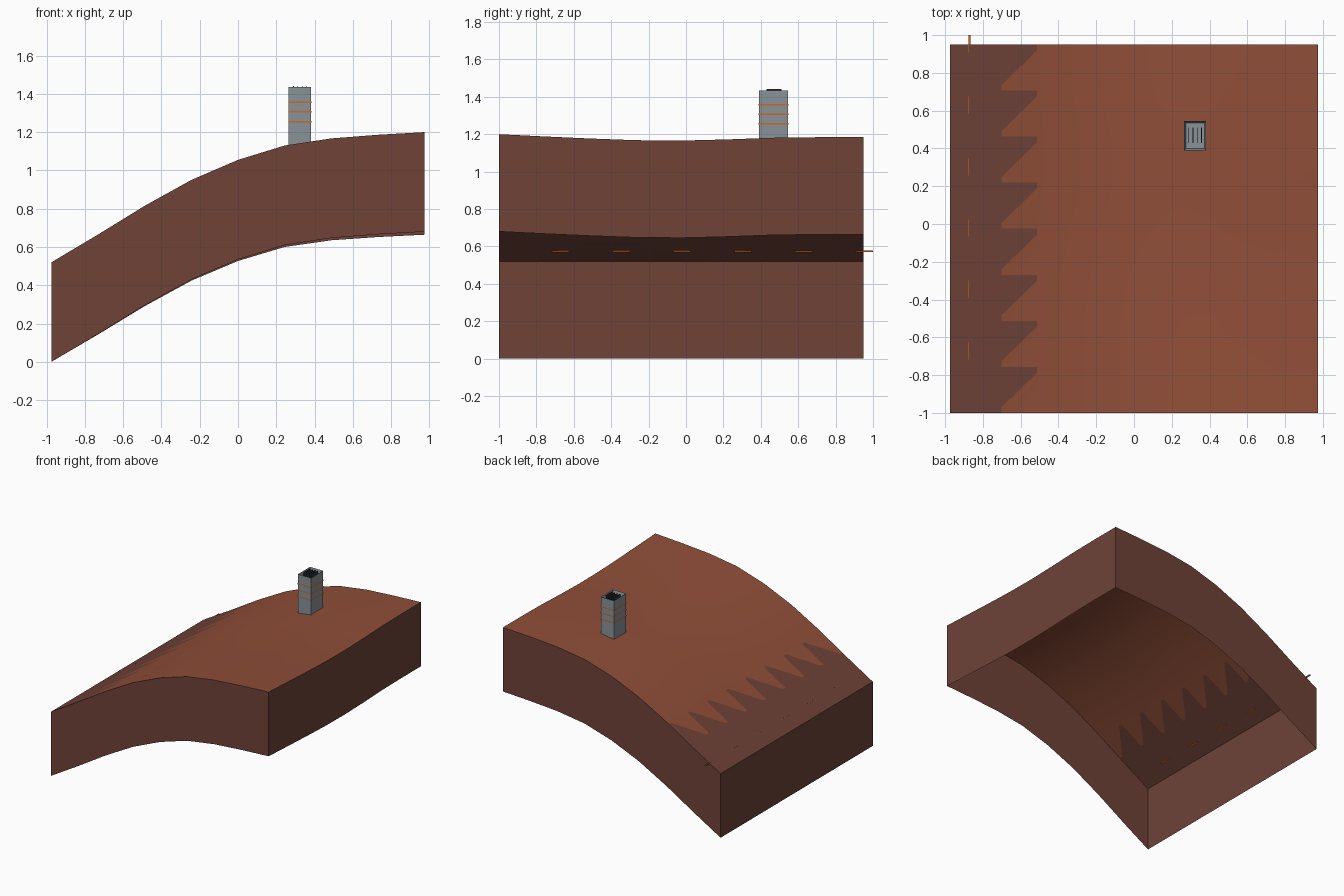
import bpy, bmesh

cube = bpy.data.objects.get("Cube")
if cube:
    bpy.data.objects.remove(cube, do_unlink=True)


def material(name, rgb):
    m = bpy.data.materials.new(name)
    m.use_nodes = True
    m.diffuse_color = (*rgb, 1)
    m.node_tree.nodes["Principled BSDF"].inputs["Base Color"].default_value = (*rgb, 1)
    return m


RED = material("red_earth", (0.28, 0.077, 0.04))
DARK = material("dark_earth", (0.158, 0.055, 0.039))
GREY = material("grey_concrete", (0.25, 0.29, 0.31))
ORANGE = material("orange_paint", (0.62, 0.14, 0.015))
BLACK = material("dark_metal", (0.03, 0.033, 0.035))


def make_object(name, bm, *mats):
    mesh = bpy.data.meshes.new(name)
    bm.to_mesh(mesh)
    bm.free()
    for m in mats:
        mesh.materials.append(m)
    obj = bpy.data.objects.new(name, mesh)
    bpy.context.collection.objects.link(obj)
    return obj


def box(name, lo, hi, mat):
    bm = bmesh.new()
    bmesh.ops.create_cube(bm, size=1)
    for v in bm.verts:
        v.co = [(a + b) / 2 + c * (b - a) for a, b, c in zip(lo, hi, v.co)]
    return make_object(name, bm, mat)


# Hillside height: a rising profile with a shallow dip across the high end
CELLS = 8
STEP = 1.95 / CELLS
X0, Y0, DEPTH = -0.975, -1.0, 0.52
PROFILE = [0.52, 0.665, 0.815, 0.95, 1.055, 1.13, 1.167, 1.186, 1.2]
DIP = [0, 0.012, 0.023, 0.032, 0.034, 0.028, 0.019, 0.016, 0.016]


def sample(table, t):
    i = min(max(int(t), 0), CELLS - 1)
    return table[i] + (table[i + 1] - table[i]) * (t - i)


def height(x, y):
    u, v = (x - X0) / STEP, (y - Y0) / STEP
    return sample(PROFILE, u) - sample(DIP, v) * u / CELLS


# Hillside surface: grid of cells, with one column cut into a saw-tooth edge
bm = bmesh.new()


def patch(points, slot):
    face = bm.faces.new([bm.verts.new((x, y, height(x, y))) for x, y in points])
    face.material_index = slot


for i in range(CELLS):
    for j in range(CELLS):
        a, b = X0 + i * STEP, X0 + (i + 1) * STEP
        c, d = Y0 + j * STEP, Y0 + (j + 1) * STEP
        if i == 1:
            inner, tip = a + 0.03, b - 0.025
            edge = [(inner, c), (inner, c + 0.03), (tip, d - 0.03), (tip, d)]
            patch([(a, c)] + edge + [(a, d)], 1)
            patch([(b, c), (b, d)] + edge[::-1], 0)
        else:
            patch([(a, c), (b, c), (b, d), (a, d)], 1 if i == 0 else 0)
bmesh.ops.remove_doubles(bm, verts=bm.verts, dist=0.0005)
hillside = make_object("hillside_surface", bm, RED, DARK)

# Skirt walls hanging from the four edges, open underneath
bm = bmesh.new()
X1, Y1 = X0 + 1.95, Y0 + 1.95
steps = range(CELLS)
rim = ([(X0 + k * STEP, Y0) for k in steps] + [(X1, Y0 + k * STEP) for k in steps]
       + [(X1 - k * STEP, Y1) for k in steps] + [(X0, Y1 - k * STEP) for k in steps])
top = [bm.verts.new((x, y, height(x, y))) for x, y in rim]
low = [bm.verts.new((x, y, height(x, y) - DEPTH)) for x, y in rim]
for k in range(len(rim)):
    n = (k + 1) % len(rim)
    bm.faces.new((low[k], low[n], top[n], top[k]))
skirt = make_object("hillside_skirt", bm, DARK)

for obj in (hillside, skirt):
    bpy.ops.object.select_all(action="DESELECT")
    obj.select_set(True)
    bpy.context.view_layer.objects.active = obj
    bpy.ops.object.shade_smooth_by_angle(angle=0.6)

# Dashed line just under the low edge
for k in range(6):
    y = -0.675 + k * 0.325
    box(f"dash_{k + 1}", (-0.875, y - 0.042, 0.571), (-0.865, y + 0.05, 0.579), ORANGE)

# Tower with a recessed roof
LO, HI = (0.265, 0.39, 1.08), (0.382, 0.545, 1.435)
tower = box("tower", LO, HI, GREY)
bm = bmesh.new()
bm.from_mesh(tower.data)
bm.faces.ensure_lookup_table()
roof = max(bm.faces, key=lambda f: f.calc_center_median().z)
bmesh.ops.inset_region(bm, faces=[roof], thickness=0.014)
bmesh.ops.translate(bm, verts=roof.verts, vec=(0, 0, -0.035))
bm.to_mesh(tower.data)
bm.free()

# Painted bands round the tower
G = 0.002
for k in range(3):
    z = 1.255 + k * 0.051
    bm = bmesh.new()
    ring = []
    for h in (z - 0.004, z + 0.004):
        ring.append([bm.verts.new((x, y, h)) for x, y in
                     ((LO[0] - G, LO[1] - G), (HI[0] + G, LO[1] - G),
                      (HI[0] + G, HI[1] + G), (LO[0] - G, HI[1] + G))])
    for n in range(4):
        m = (n + 1) % 4
        bm.faces.new((ring[0][n], ring[0][m], ring[1][m], ring[1][n]))
    make_object(f"tower_band_{k + 1}", bm, ORANGE)

# Thin vent blades in the roof recess
for k in range(4):
    x = 0.29 + k * 0.0225
    box(f"roof_blade_{k + 1}", (x - 0.0015, 0.43, 1.39), (x + 0.0015, 0.51, 1.441), BLACK)
